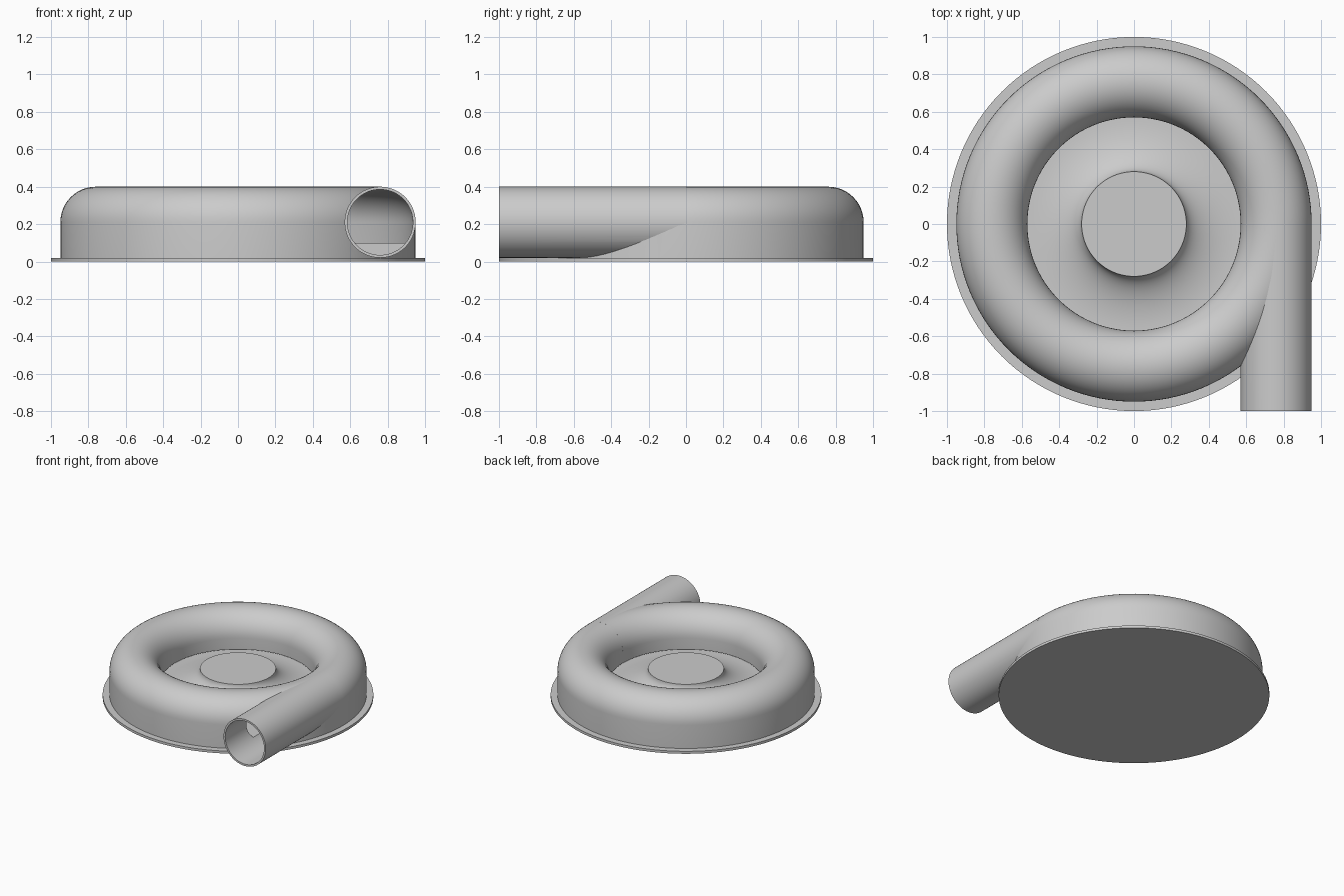
import bpy, bmesh, math
from mathutils import Matrix, Vector

if "Cube" in bpy.data.objects:
    bpy.data.objects.remove(bpy.data.objects["Cube"])

RING, TUBE, BORE, MID = 0.76, 0.19, 0.175, 0.21   # ring radius, outer and inner tube radius, tube height
FLOOR, LIP, PLATE = 0.10, 0.12, 0.02

grey = bpy.data.materials.new("housing grey")
grey.use_nodes = True
colour = (0.6, 0.6, 0.6, 1)
grey.diffuse_color = colour
grey.node_tree.nodes["Principled BSDF"].inputs["Base Color"].default_value = colour


def revolve(name, profile, steps=128):
    """Spin a closed (radius, height) outline around z."""
    bm = bmesh.new()
    verts = [bm.verts.new((r, 0, z)) for r, z in profile]
    edges = [bm.edges.new((a, b)) for a, b in zip(verts, verts[1:] + verts[:1])]
    bmesh.ops.spin(bm, geom=verts + edges, cent=(0, 0, 0), axis=(0, 0, 1),
                   angle=math.tau, steps=steps, use_duplicate=False)
    bmesh.ops.remove_doubles(bm, verts=bm.verts, dist=1e-5)
    loose = [e for e in bm.edges if not e.link_faces]
    bmesh.ops.delete(bm, geom=loose, context='EDGES')
    bmesh.ops.recalc_face_normals(bm, faces=bm.faces)
    mesh = bpy.data.meshes.new(name)
    bm.to_mesh(mesh)
    bm.free()
    mesh.materials.append(grey)
    obj = bpy.data.objects.new(name, mesh)
    bpy.context.collection.objects.link(obj)
    return obj


def arc(radius, steps=24):
    """Upper half of the ring section, from the outside to the inside."""
    return [(RING + radius * math.cos(math.pi * i / steps),
             MID + radius * math.sin(math.pi * i / steps)) for i in range(steps + 1)]


def along_outlet(obj):
    """Lay a part turned around z along the outlet, pointing to the front."""
    obj.data.transform(Matrix.Translation(Vector((RING, 0, MID))) @ Matrix.Rotation(math.pi / 2, 4, 'X'))


def cut(obj, cutter):
    mod = obj.modifiers.new("cut", 'BOOLEAN')
    mod.operation, mod.solver, mod.object = 'DIFFERENCE', 'EXACT', cutter
    bpy.context.view_layer.objects.active = obj
    bpy.ops.object.modifier_apply(modifier=mod.name)


# Flat round base plate
base_plate = revolve("base_plate", [(0, 0), (1, 0), (1, PLATE), (0, PLATE)])

# Ring casing: straight outer wall, round top, open inner lip
outer, inner = RING + TUBE, RING - TUBE
casing = revolve("ring_casing",
                 [(outer, PLATE)] + arc(TUBE) + [(inner, LIP), (RING - BORE, LIP)]
                 + arc(BORE)[::-1] + [(RING + BORE, PLATE)])

# Raised floor with a flared hub in the middle
hub_r, hub_top, flare_r = 0.28, 0.23, 0.565
flare = []
for i in range(17):
    t = math.pi / 2 * i / 16
    flare.append((flare_r - (flare_r - hub_r) * math.cos(t),
                  hub_top - (hub_top - FLOOR) * math.sin(t)))
hub = revolve("hub_and_floor", [(0, PLATE), (0, hub_top)] + flare
              + [(RING + BORE + 0.005, FLOOR), (RING + BORE + 0.005, PLATE)])

# Straight outlet pipe leaving the ring at a tangent
outlet = revolve("outlet_pipe", [(BORE, 0), (TUBE, 0), (TUBE, 1), (BORE, 1)], 96)
along_outlet(outlet)

# Cutters for the bore and the hollow of the ring
bore_r = BORE + 0.007
bore_cutter = revolve("bore_cutter", [(0, 0.01), (bore_r, 0.01), (bore_r, 1.1), (0, 1.1)], 96)
along_outlet(bore_cutter)
hollow_cutter = revolve("hollow_cutter", arc(BORE) + [(RING - BORE, FLOOR), (RING + BORE, FLOOR)])
cut(casing, bore_cutter)
cut(hub, bore_cutter)
cut(outlet, hollow_cutter)
for cutter in (bore_cutter, hollow_cutter):
    bpy.data.objects.remove(cutter)

# Smooth shading with crisp rims
bpy.ops.object.select_all(action='DESELECT')
for obj in (base_plate, casing, hub, outlet):
    obj.select_set(True)
bpy.context.view_layer.objects.active = casing
bpy.ops.object.shade_smooth_by_angle(angle=math.radians(30))
